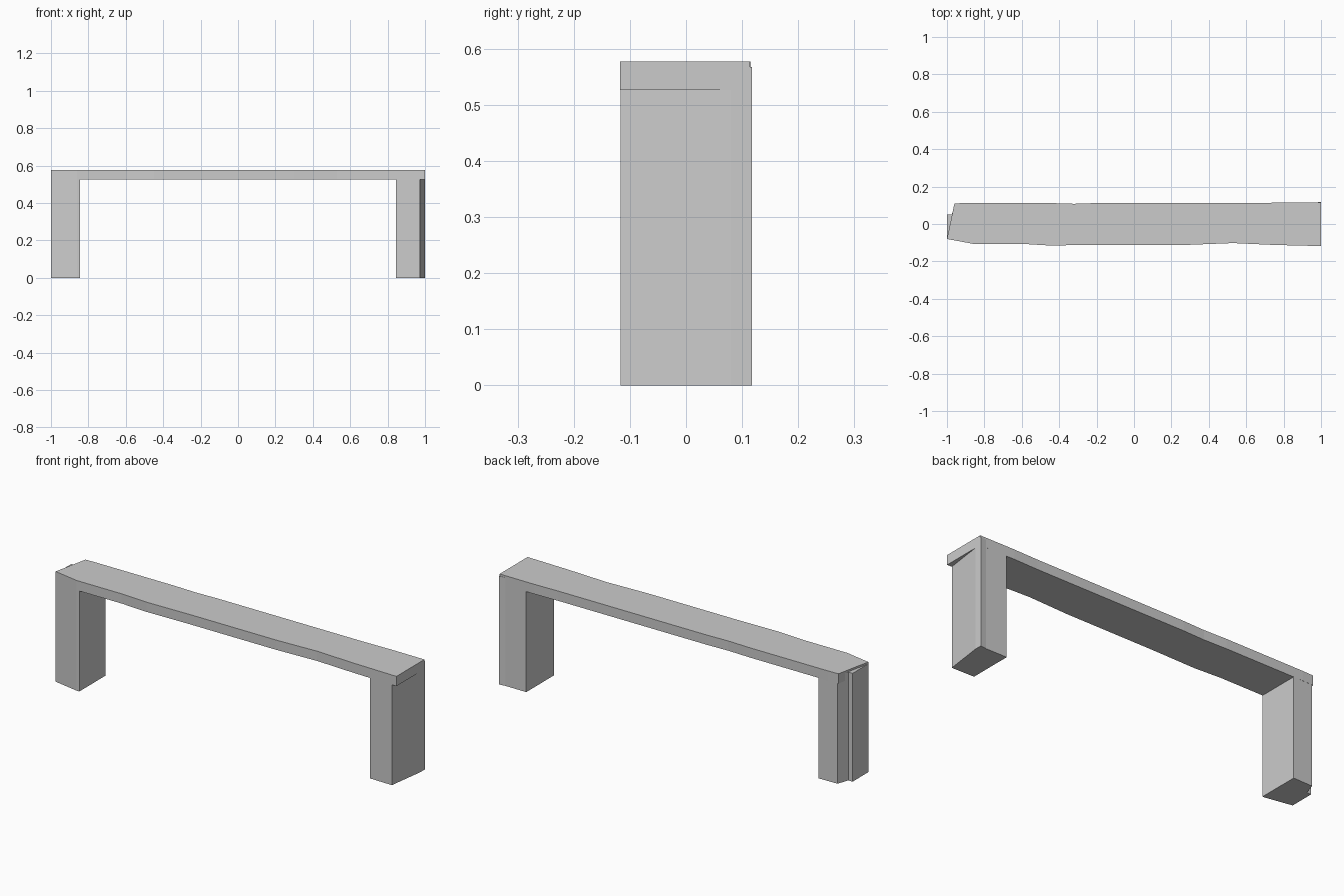
import bpy
import bmesh

if "Cube" in bpy.data.objects:
    bpy.data.objects.remove(bpy.data.objects["Cube"])

TOP = 0.577
UNDERSIDE = 0.526


def prism(name, outline, z0, z1):
    """Extrude a plan outline (counter-clockwise) from z0 up to z1."""
    bm = bmesh.new()
    base = bm.faces.new([bm.verts.new((x, y, z0)) for x, y in outline])
    ext = bmesh.ops.extrude_face_region(bm, geom=[base], use_keep_orig=True)
    for v in ext["geom"]:
        if isinstance(v, bmesh.types.BMVert):
            v.co.z = z1
    bmesh.ops.recalc_face_normals(bm, faces=bm.faces[:])
    mesh = bpy.data.meshes.new(name)
    bm.to_mesh(mesh)
    bm.free()
    obj = bpy.data.objects.new(name, mesh)
    bpy.context.collection.objects.link(obj)
    return obj


# seat slab with uneven, hewn long edges and a slanted left end
prism("seat_slab", [
    (-1.0, -0.08), (-0.86, -0.106), (-0.6, -0.106), (-0.45, -0.115),
    (-0.2, -0.111), (0.3, -0.111), (0.53, -0.102), (0.75, -0.112),
    (1.0, -0.118), (1.0, 0.114), (0.8, 0.115), (0.66, 0.112),
    (-0.2, 0.112), (-0.32, 0.108), (-0.45, 0.112), (-0.9, 0.112),
    (-0.96, 0.11)], UNDERSIDE, TOP)

# left leg, with a step in its outer face
prism("left_leg", [
    (-1.0, -0.08), (-0.86, -0.106), (-0.845, -0.106), (-0.845, 0.112),
    (-0.955, 0.11), (-0.975, 0.05), (-1.0, 0.05)], 0, 0.567)

# right leg, outer face slanting in below the slab, back corner flared
prism("right_leg_post", [
    (0.845, -0.114), (0.973, -0.117), (1.0, 0.08), (1.0, 0.118),
    (0.965, 0.114), (0.845, 0.115)], 0, 0.567)
